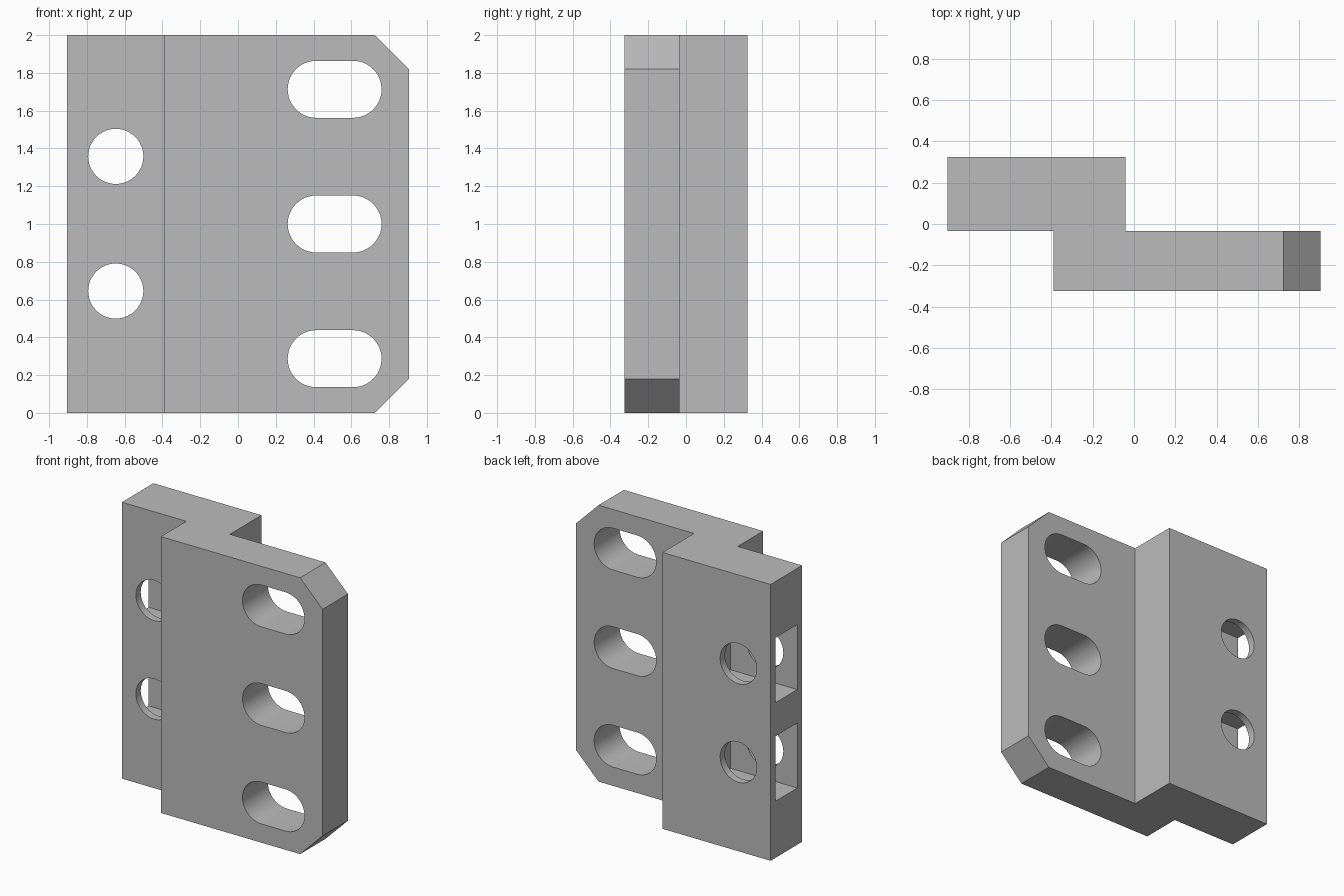
import bpy
import bmesh
import math

cube = bpy.data.objects.get("Cube")
if cube:
    bpy.data.objects.remove(cube, do_unlink=True)

grey = bpy.data.materials.new("plain grey")
grey.use_nodes = True
color = (0.5, 0.5, 0.5, 1)
grey.diffuse_color = color
grey.node_tree.nodes["Principled BSDF"].inputs["Base Color"].default_value = color


def prism(name, points, offset):
    """Extrude a closed polygon along an offset vector."""
    bm = bmesh.new()
    face = bm.faces.new([bm.verts.new(p) for p in points])
    out = bmesh.ops.extrude_face_region(bm, geom=[face])
    verts = [g for g in out["geom"] if isinstance(g, bmesh.types.BMVert)]
    bmesh.ops.translate(bm, verts=verts, vec=offset)
    bmesh.ops.recalc_face_normals(bm, faces=bm.faces)
    mesh = bpy.data.meshes.new(name)
    bm.to_mesh(mesh)
    bm.free()
    mesh.materials.append(grey)
    obj = bpy.data.objects.new(name, mesh)
    bpy.context.scene.collection.objects.link(obj)
    return obj


def slot_outline(x0, x1, z, r, steps=24):
    """Rounded slot in the xz plane; equal centres give a circle."""
    pts = []
    for cx, start in ((x1, -math.pi / 2), (x0, math.pi / 2)):
        for i in range(steps + (x0 != x1)):
            a = start + math.pi * i / steps
            pts.append((cx + r * math.cos(a), -0.5, z + r * math.sin(a)))
    return pts


def cut(target, cutter):
    mod = target.modifiers.new(cutter.name, 'BOOLEAN')
    mod.operation = 'DIFFERENCE'
    mod.solver = 'EXACT'
    mod.object = cutter
    bpy.context.view_layer.objects.active = target
    bpy.ops.object.modifier_apply(modifier=mod.name)
    bpy.data.objects.remove(cutter, do_unlink=True)


# Stepped body: rear block and front plate in one profile
LEFT, RIGHT, DEPTH, MID = -0.905, 0.905, 0.325, -0.035
profile = [(LEFT, MID), (-0.39, MID), (-0.39, -DEPTH), (RIGHT, -DEPTH),
           (RIGHT, MID), (-0.04, MID), (-0.04, DEPTH), (LEFT, DEPTH)]
body = prism("stepped_bracket", [(x, y, 0) for x, y in profile], (0, 0, 2))

# Chamfered outer corners of the front plate
for end, sign in ((0, 1), (2, -1)):
    corner = [(0.725 - 0.1, -0.5, end - sign * 0.1),
              (RIGHT + 0.1, -0.5, end - sign * 0.1),
              (RIGHT + 0.1, -0.5, end + sign * 0.28)]
    cut(body, prism("corner_cutter", corner, (0, 1, 0)))

# Long slots through the front plate
for z in (0.287, 1.0, 1.713):
    cut(body, prism("slot_cutter", slot_outline(0.414, 0.609, z, 0.151), (0, 1, 0)))

# Bolt holes, each crossed by a nut pocket open at the end
for z in (0.645, 1.358):
    cut(body, prism("hole_cutter", slot_outline(-0.647, -0.647, z, 0.146), (0, 1, 0)))
    pocket = [(LEFT - 0.1, 0.02, z - 0.235), (-0.37, 0.02, z - 0.235),
              (-0.37, 0.02, z + 0.235), (LEFT - 0.1, 0.02, z + 0.235)]
    cut(body, prism("pocket_cutter", pocket, (0, 0.25, 0)))

# Smooth curved walls, crisp edges
bpy.ops.object.select_all(action='DESELECT')
body.select_set(True)
bpy.context.view_layer.objects.active = body
bpy.ops.object.shade_smooth_by_angle(angle=math.radians(30))
